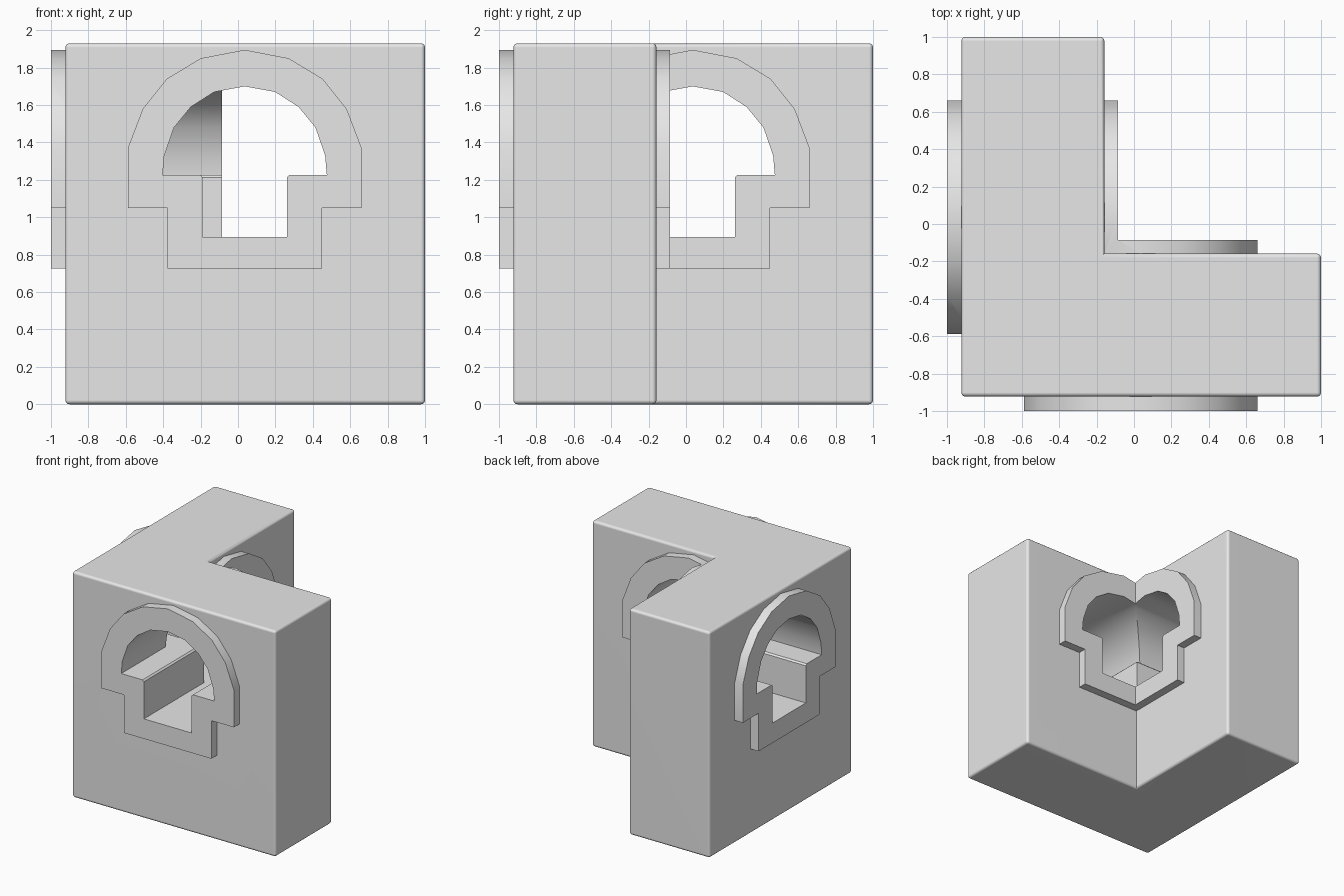
import bpy, bmesh, math
from mathutils import Vector

if "Cube" in bpy.data.objects:
    bpy.data.objects.remove(bpy.data.objects["Cube"], do_unlink=True)

grey = bpy.data.materials.new("stone_grey")
grey.use_nodes = True
grey.diffuse_color = (0.8, 0.8, 0.8, 1)
grey.node_tree.nodes["Principled BSDF"].inputs["Base Color"].default_value = (0.8, 0.8, 0.8, 1)

OUT, INNER, TOP = -0.923, -0.158, 1.93   # outer wall face, inner wall face, height
MID = 0.036                              # centre line of both openings


def prism(name, points, offset, bevel=0.0):
    """Extrude a closed outline by an offset vector."""
    bm = bmesh.new()
    face = bm.faces.new([bm.verts.new(p) for p in points])
    ext = bmesh.ops.extrude_face_region(bm, geom=[face])
    bmesh.ops.translate(bm, vec=Vector(offset),
                        verts=[g for g in ext["geom"] if isinstance(g, bmesh.types.BMVert)])
    bmesh.ops.recalc_face_normals(bm, faces=bm.faces[:])
    if bevel:
        # round every edge except the vertical one in the inside corner
        edges = [e for e in bm.edges if not all(
            abs(v.co.x - INNER) < 1e-4 and abs(v.co.y - INNER) < 1e-4 for v in e.verts)]
        bmesh.ops.bevel(bm, geom=edges, offset=bevel, offset_type='OFFSET',
                        segments=3, profile=0.5, affect='EDGES')
    mesh = bpy.data.meshes.new(name)
    bm.to_mesh(mesh)
    bm.free()
    mesh.materials.append(grey)
    obj = bpy.data.objects.new(name, mesh)
    bpy.context.collection.objects.link(obj)
    return obj


def keyhole(name, half, start, end, along_x):
    """Prism with a mirrored keyhole outline, running along x or y."""
    outline = [(MID + u, z) for u, z in half]
    outline += [(MID - u, z) for u, z in reversed(half) if u > 0]
    if along_x:
        return prism(name, [(start, u, z) for u, z in outline], (end - start, 0, 0))
    return prism(name, [(u, start, z) for u, z in outline], (0, end - start, 0))


def combine(target, tool, operation):
    tool.hide_render = True
    mod = target.modifiers.new(tool.name, 'BOOLEAN')
    mod.operation, mod.solver, mod.object = operation, 'EXACT', tool
    bpy.context.view_layer.objects.active = target
    bpy.ops.object.modifier_apply(modifier=mod.name)
    bpy.data.objects.remove(tool, do_unlink=True)


# L-shaped wall with softened edges
plan = [(OUT, OUT), (1, OUT), (1, INNER), (INNER, INNER), (INNER, 1), (OUT, 1)]
wall = prism("corner_wall", [(x, y, 0) for x, y in plan], (0, 0, TOP), bevel=0.022)

# Half outlines, from the arch crown down to the sill
frame_half = [(0, 1.895), (0.235, 1.85), (0.417, 1.74), (0.545, 1.58), (0.625, 1.37),
              (0.625, 1.05), (0.412, 1.05), (0.412, 0.725)]
hole_half = [(0, 1.70), (0.163, 1.67), (0.288, 1.59), (0.378, 1.48), (0.43, 1.33),
             (0.439, 1.225), (0.238, 1.225), (0.225, 1.212), (0.225, 0.895)]

# Raised frames on both wall faces of each leg
for along_x in (False, True):
    combine(wall, keyhole("opening_frame", frame_half, -1, -0.086, along_x), 'UNION')

# Two tunnels that meet in the corner
for along_x in (False, True):
    combine(wall, keyhole("opening_cutter", hole_half, -1.1, -0.08, along_x), 'DIFFERENCE')

# Smooth shading with sharp corners kept
bpy.ops.object.select_all(action='DESELECT')
wall.select_set(True)
bpy.context.view_layer.objects.active = wall
bpy.ops.object.shade_smooth_by_angle(angle=math.radians(35))
normals = wall.modifiers.new("even_normals", 'WEIGHTED_NORMAL')
normals.keep_sharp = True
